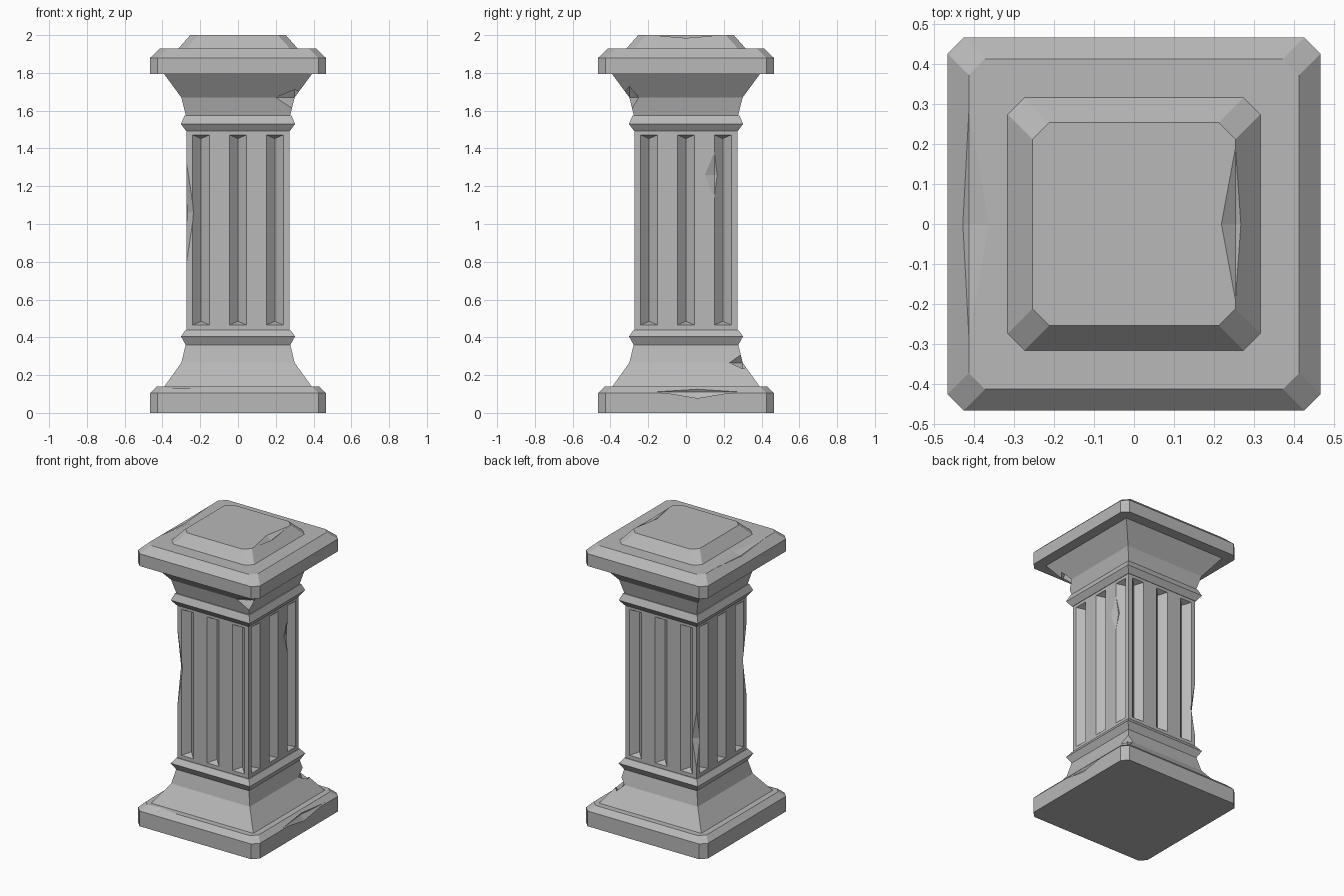
import bpy, bmesh
from mathutils import Vector, Matrix
from math import pi

if "Cube" in bpy.data.objects:
    bpy.data.objects.remove(bpy.data.objects["Cube"])

stone = bpy.data.materials.new("grey_stone")
stone.diffuse_color = (0.48, 0.48, 0.48, 1)
stone.use_nodes = True
stone.node_tree.nodes["Principled BSDF"].inputs["Base Color"].default_value = stone.diffuse_color


def make(name, bm):
    bmesh.ops.recalc_face_normals(bm, faces=bm.faces)
    me = bpy.data.meshes.new(name)
    bm.to_mesh(me)
    bm.free()
    me.materials.append(stone)
    ob = bpy.data.objects.new(name, me)
    bpy.context.collection.objects.link(ob)
    return ob


def loft(name, rings):
    """Stack square rings (z, half width, corner cut) into a solid."""
    bm = bmesh.new()
    prev = None
    for z, h, c in rings:
        if c:
            pts = [(h, c - h), (h, h - c), (h - c, h), (c - h, h),
                   (-h, h - c), (-h, c - h), (c - h, -h), (h - c, -h)]
        else:
            pts = [(h, -h), (h, h), (-h, h), (-h, -h)]
        ring = [bm.verts.new((x, y, z)) for x, y in pts]
        n = len(ring)
        if prev:
            for i in range(n):
                bm.faces.new((prev[i], prev[(i + 1) % n], ring[(i + 1) % n], ring[i]))
        else:
            bm.faces.new(ring[::-1])
        prev = ring
    bm.faces.new(prev)
    return make(name, bm)


def hull(name, pts):
    bm = bmesh.new()
    for p in pts:
        bm.verts.new(p)
    bmesh.ops.convex_hull(bm, input=bm.verts[:])
    ob = make(name, bm)
    ob.hide_render = True
    return ob


def chip(centre, r):
    """Faceted diamond used to knock a chip out of the stone."""
    c = Vector(centre)
    pts = []
    for i in range(3):
        for s in (-1, 1):
            d = Vector((0, 0, 0))
            d[i] = s * r[i]
            pts.append(c + d)
    return hull("chip_cutter", pts)


def cut(ob, cutters):
    for c in cutters:
        m = ob.modifiers.new("cut", 'BOOLEAN')
        m.operation = 'DIFFERENCE'
        m.solver = 'EXACT'
        m.object = c
        bpy.context.view_layer.update()
        dg = bpy.context.evaluated_depsgraph_get()
        me = bpy.data.meshes.new_from_object(ob.evaluated_get(dg))
        ob.modifiers.clear()
        ob.data = me
        bpy.data.objects.remove(c, do_unlink=True)


# square plinth and cap
plinth = loft("plinth", [(0, .465, .04), (.105, .465, .04), (.14, .43, .04)])
cap = loft("cap_slab", [(1.795, .465, .04), (1.88, .465, .04), (1.93, .412, .04)])
cap_top = loft("cap_top", [(1.92, .322, .042), (1.93, .315, .042), (2.0, .253, .042)])

# flared base and capital
base = loft("base_flare", [(.13, .395, 0), (.14, .39, 0), (.265, .3, 0), (.37, .275, 0)])
capital = loft("capital_flare", [(1.57, .275, 0), (1.67, .3, 0), (1.795, .392, 0), (1.8, .392, 0)])

# pointed bands at the ends of the shaft
loft("lower_band", [(.36, .277, 0), (.405, .302, 0), (.44, .277, 0)])
loft("upper_band", [(1.492, .275, 0), (1.53, .302, 0), (1.575, .283, 0)])

# shaft with three V flutes on each side
shaft = loft("shaft", [(.42, .272, 0), (1.51, .272, 0)])
H, D, W, E = .272, .042, .045, .02      # face, depth, half width, overshoot
k = 1 + E / D
flutes = []
for side in range(4):
    rot = Matrix.Rotation(side * pi / 2, 3, 'Z')
    for x in (-.195, 0, .195):
        pts = [(x, -H + D, z) for z in (.485, 1.452)]
        pts += [(x + s * W * k, -H - E, z) for s in (-1, 1)
                for z in (.485 - .02 * k, 1.452 + .02 * k)]
        flutes.append(hull("flute_cutter", [rot @ Vector(p) for p in pts]))
cut(shaft, flutes)

# worn chips
cut(shaft, [chip((-.272, -.272, 1.06), (.04, .04, .26)),
            chip((-.272, .272, .71), (.035, .035, .2)),
            chip((.272, .15, 1.26), (.02, .05, .12))])
cut(capital, [chip((.3, -.3, 1.67), (.1, .05, .1))])
cut(base, [chip((.3, .3, .265), (.04, .07, .07))])
cut(plinth, [chip((.46, .06, .11), (.025, .24, .04)),
             chip((-.3, -.435, .14), (.16, .025, .015))])
cut(cap, [chip((-.412, 0, 1.93), (.05, .28, .02))])
cut(cap_top, [chip((.253, 0, 2.0), (.035, .19, .025))])
